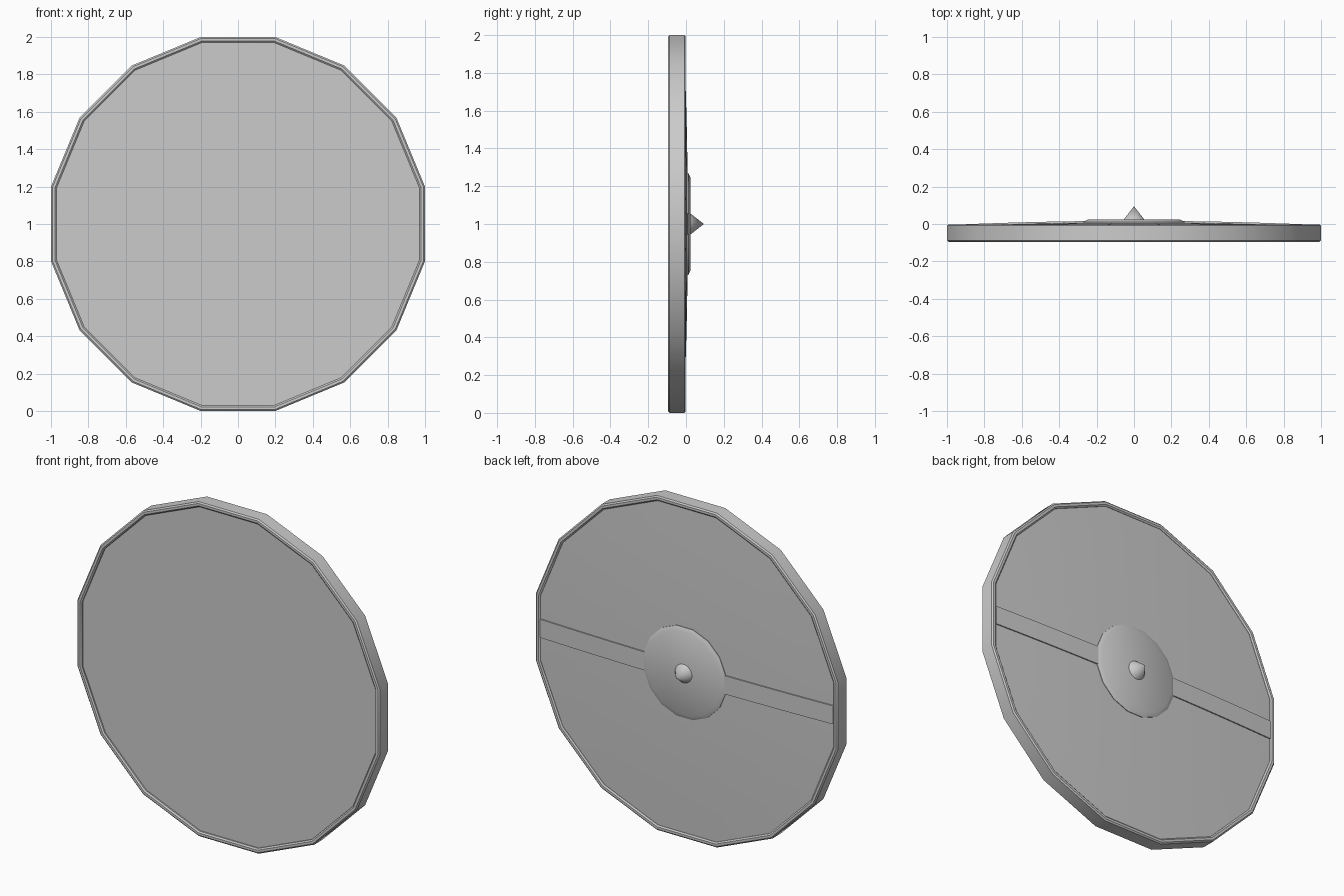
import bpy, bmesh, math

cube = bpy.data.objects.get("Cube")
if cube:
    bpy.data.objects.remove(cube)

SIDES = 16
FLAT = math.cos(math.pi / SIDES)   # flat-to-corner ratio of the polygon
RIM_IN = 0.97

grey = bpy.data.materials.new("plain grey")
grey.use_nodes = True
grey.diffuse_color = (0.6, 0.6, 0.6, 1)
grey.node_tree.nodes["Principled BSDF"].inputs["Base Color"].default_value = (0.6, 0.6, 0.6, 1)


def finish(name, bm):
    bmesh.ops.remove_doubles(bm, verts=bm.verts, dist=1e-5)
    bmesh.ops.recalc_face_normals(bm, faces=bm.faces)
    mesh = bpy.data.meshes.new(name)
    bm.to_mesh(mesh)
    bm.free()
    mesh.materials.append(grey)
    obj = bpy.data.objects.new(name, mesh)
    bpy.context.collection.objects.link(obj)
    bpy.ops.object.select_all(action='DESELECT')
    obj.select_set(True)
    bpy.context.view_layer.objects.active = obj
    bpy.ops.object.shade_smooth_by_angle(angle=math.radians(30))
    return obj


def revolve(name, profile, closed=False):
    """Turn a (flat radius, y) profile around the y axis through z = 1."""
    bm = bmesh.new()
    rings = []
    for r, y in profile:
        ring = []
        for i in range(SIDES):
            a = (i + 0.5) * math.tau / SIDES
            ring.append(bm.verts.new((r / FLAT * math.cos(a), y, 1 + r / FLAT * math.sin(a))))
        rings.append(ring)
    if closed:
        rings.append(rings[0])
    for a, b in zip(rings, rings[1:]):
        for i in range(SIDES):
            j = (i + 1) % SIDES
            bm.faces.new((a[i], a[j], b[j], b[i]))
    return finish(name, bm)


def dome(r):
    return 0.01 - 0.0225 * r * r


# Rim: band with small chamfers
revolve("rim", [(RIM_IN, -0.088), (0.978, -0.095), (0.992, -0.095), (1, -0.088),
                (1, -0.009), (0.992, -0.002), (0.978, -0.002), (RIM_IN, -0.009)], closed=True)

# Shield board: flat on one side, gently domed on the other
steps = [RIM_IN * (1 - i / 6) for i in range(6)]
revolve("board", [(1e-6, -0.08), (RIM_IN, -0.08)] + [(r, dome(r)) for r in steps] + [(1e-6, dome(0))])

# Central boss plate and spike
revolve("boss_plate", [(0.27, 0), (0.27, 0.012), (0.245, 0.024), (1e-6, 0.024)])
revolve("spike", [(0.055, 0.015), (0.055, 0.024), (1e-6, 0.095)])

# Cross band: raised strip following the dome
bm = bmesh.new()
sections = []
for i in range(13):
    x = RIM_IN * (i / 6 - 1)
    y = dome(x)
    sections.append([bm.verts.new((x, py, pz)) for py, pz in
                     ((y - 0.01, 0.945), (y + 0.007, 0.945), (y + 0.007, 1.055), (y - 0.01, 1.055))])
for a, b in zip(sections, sections[1:]):
    for k in range(4):
        n = (k + 1) % 4
        bm.faces.new((a[k], a[n], b[n], b[k]))
bm.faces.new(sections[0])
bm.faces.new(sections[-1])
finish("cross_band", bm)
